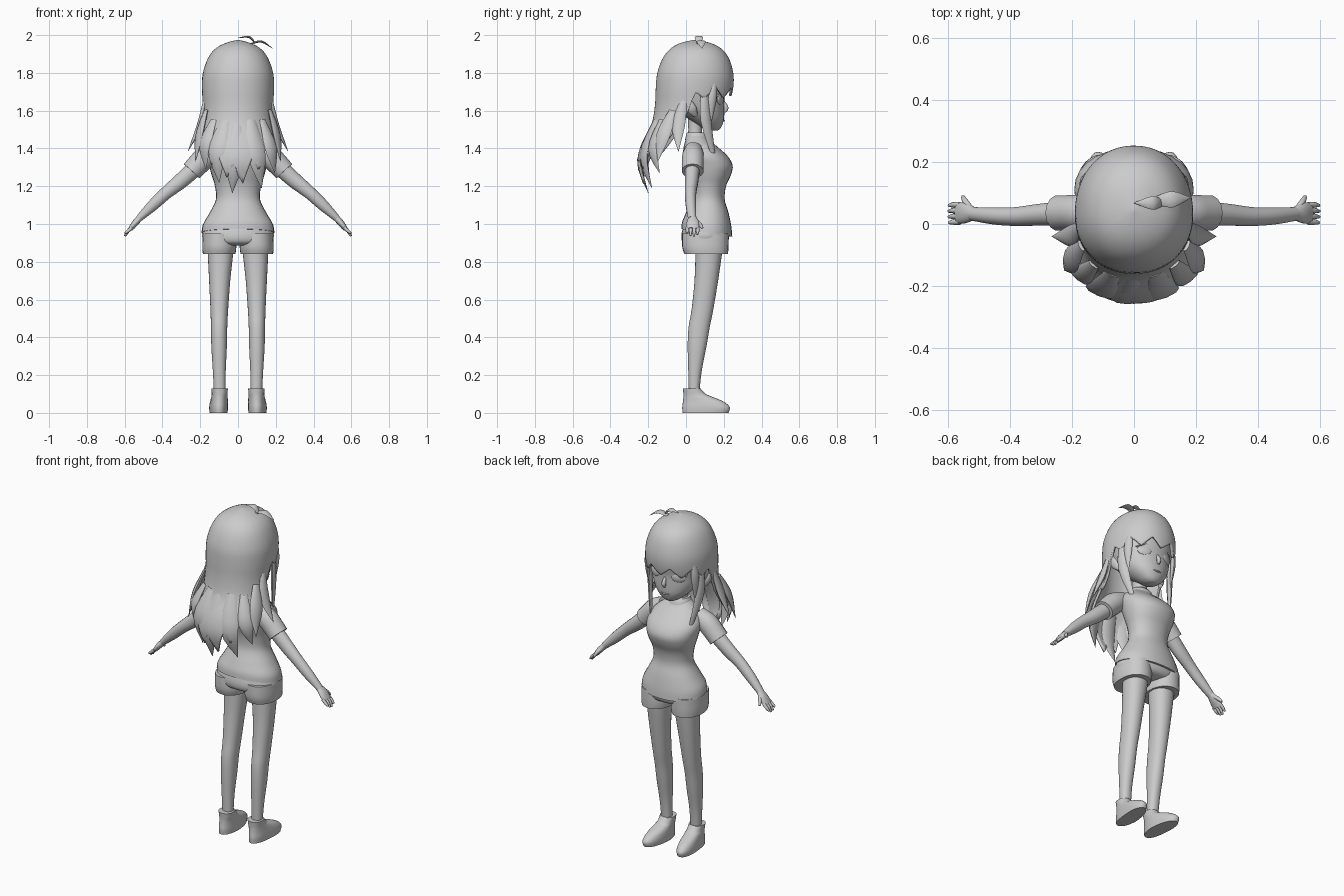
import bpy, bmesh, math
from mathutils import Vector

grey = bpy.data.materials.new("light grey")
grey.diffuse_color = (0.6, 0.6, 0.6, 1)


def dense(rows, k=4):
    """Smoothly resample rows of numbers with a Catmull-Rom curve."""
    out = []
    for i in range(len(rows) - 1):
        p = [rows[max(0, min(len(rows) - 1, i + j))] for j in (-1, 0, 1, 2)]
        for s in range(k):
            t = s / k
            out.append([0.5 * (2 * b + (c - a) * t + (2 * a - 5 * b + 4 * c - d) * t * t
                               + (3 * b - a - 3 * c + d) * t ** 3) for a, b, c, d in zip(*p)])
    return out + [list(rows[-1])]


def loft(name, rings, mirror=False, cap=True, angle=50):
    """Skin closed rings of points into one object."""
    bm = bmesh.new()
    vs = [[bm.verts.new(p) for p in r] for r in rings]
    n = len(vs[0])
    for a, b in zip(vs, vs[1:]):
        for i in range(n):
            bm.faces.new((a[i], a[(i + 1) % n], b[(i + 1) % n], b[i]))
    if cap:
        bm.faces.new(vs[0])
        bm.faces.new(vs[-1])
    bmesh.ops.remove_doubles(bm, verts=bm.verts, dist=0.0002)
    bmesh.ops.recalc_face_normals(bm, faces=bm.faces)
    me = bpy.data.meshes.new(name)
    bm.to_mesh(me)
    bm.free()
    me.materials.append(grey)
    ob = bpy.data.objects.new(name, me)
    bpy.context.collection.objects.link(ob)
    bpy.ops.object.select_all(action='DESELECT')
    ob.select_set(True)
    bpy.context.view_layer.objects.active = ob
    bpy.ops.object.shade_smooth_by_angle(angle=math.radians(angle))
    if mirror:
        ob.modifiers.new("mirror", 'MIRROR').use_mirror_merge = False
    return ob


def power(v, e):
    return math.copysign(abs(v) ** e, v)


def body(name, rows, mirror=False, n=28, e=0.92, splay=0):
    """Stack of rounded rings: z, half width, back y, front y, centre x, tilt."""
    rings = []
    for z, rx, yb, yf, cx, tilt in dense([tuple(r) + (0,) * (6 - len(r)) for r in rows]):
        ring = []
        for i in range(n):
            a = 2 * math.pi * i / n
            y = (yb + yf) / 2 + (yf - yb) / 2 * power(math.sin(a), e)
            x = cx + rx * power(math.cos(a), e) + splay * max(0, y - 0.08)
            ring.append((x, y, z - tilt * (y - 0.1)))
        rings.append(ring)
    return loft(name, rings, mirror)


def tube(name, rows, ref=(0, 1, 0), mirror=False, n=14, k=4):
    """Tube along x, y, z with half width (across ref) and half depth (along ref)."""
    rows = dense(rows, k)
    pts = [Vector(r[:3]) for r in rows]
    rings = []
    for i, r in enumerate(rows):
        tan = (pts[min(i + 1, len(pts) - 1)] - pts[max(i - 1, 0)]).normalized()
        side = tan.cross(Vector(ref)).normalized()
        out = side.cross(tan)
        rings.append([pts[i] + side * r[3] * math.cos(a) + out * r[4] * math.sin(a)
                      for a in (2 * math.pi * j / n for j in range(n))])
    return loft(name, rings, mirror)


def lock(name, a, b, c, w, ref, mirror=False, d=0.014):
    """Pointed hair strand through three points."""
    tube(name, [(*a, w * 0.5, d * 0.6), (*b, w, d), (*c, 0.001, 0.001)], ref, mirror, n=8)


# Shirt, collar and sleeves
body("shirt", [(0.955, .193, -.025, .245, 0, .15), (1.0, .185, -.02, .24, 0, .1),
               (1.06, .15, 0, .225), (1.13, .117, .03, .205), (1.2, .122, .03, .212),
               (1.26, .14, .015, .238), (1.31, .152, 0, .247), (1.36, .158, -.015, .22),
               (1.41, .135, -.012, .165), (1.45, .085, 0, .12), (1.475, .052, .01, .1)])
body("collar", [(1.445, .07, -.005, .122), (1.47, .062, 0, .112), (1.485, .055, .005, .1)])
tube("sleeve", [(.11, .04, 1.39, .05, .05), (.17, .037, 1.355, .06, .058),
                (.215, .036, 1.312, .058, .058), (.245, .035, 1.28, .056, .058)], mirror=True)

# Arms, palms and fingers
tube("arm", [(.2, .035, 1.32, .045, .042), (.3, .03, 1.23, .041, .036), (.38, .024, 1.165, .034, .031),
             (.45, .026, 1.1, .03, .028), (.525, .033, 1.028, .018, .022)], mirror=True)
tube("palm", [(.515, .033, 1.037, .017, .02), (.545, .036, 1.005, .017, .034),
              (.57, .034, .973, .012, .034)], mirror=True)
for i, tip in enumerate((.945, .935, .938, .952)):
    y = .062 - i * .0185
    tube("finger", [(.562, y, .982, .009, .009), (.583, y, .962, .009, .009),
                    (.598, y - .002, tip, .005, .005)], mirror=True, n=8)
tube("thumb", [(.528, .05, 1.02, .011, .011), (.545, .073, .998, .011, .01),
               (.553, .088, .978, .006, .006)], ref=(1, 0, 0), mirror=True, n=8)

# Shorts
body("shorts_hips", [(.885, .1, .03, .17), (.9, .17, -.015, .215), (.94, .19, -.025, .23),
                     (1.0, .172, -.01, .22)])
body("shorts_leg", [(.84, .086, -.008, .222, .1), (.88, .09, -.02, .225, .099),
                    (.95, .085, -.02, .225, .1)], True)

# Legs and shoes
body("leg", [(.9, .07, .05, .195, .094), (.84, .067, .05, .19, .093), (.7, .056, .045, .17, .097),
             (.55, .047, .03, .145, .099), (.45, .043, .013, .125, .1), (.35, .041, .009, .108, .1),
             (.22, .034, .012, .083, .099), (.1, .03, .015, .07, .097)], True)
body("shoe", [(0, .046, -.018, .225, .1), (.03, .048, -.02, .232, .1), (.06, .046, -.016, .198, .099),
              (.085, .043, -.014, .14, .098), (.1, .042, -.014, .105, .097),
              (.128, .043, -.016, .078, .097)], True, splay=.1)

# Neck and head
body("neck", [(1.44, .045, .01, .09), (1.5, .04, .012, .085), (1.57, .045, .01, .1)])
body("head", [(1.495, .025, .12, .168), (1.51, .055, .08, .185), (1.55, .1, .02, .2),
              (1.6, .135, -.04, .203), (1.66, .155, -.08, .203), (1.72, .165, -.1, .213),
              (1.8, .16, -.11, .213), (1.9, .11, -.05, .17)])
tube("nose", [(0, .198, 1.65, .006, .006), (0, .212, 1.615, .012, .013),
              (0, .205, 1.592, .008, .006)], n=8)
tube("mouth", [(-.025, .196, 1.55, .002, .004), (0, .2, 1.547, .004, .006),
               (.025, .196, 1.55, .002, .004)], n=8)
tube("ear", [(.145, .05, 1.575, .014, .012), (.168, .03, 1.61, .026, .012),
             (.172, .015, 1.655, .012, .008)], ref=(1, 0, 0), mirror=True, n=10)

# Eyes with upper lash lines
eye = []
for i in range(1, 10):
    v = math.pi * i / 10
    eye.append([(.078 + .038 * math.sin(v) * math.cos(a),
                 .181 - .38 * .038 * math.sin(v) * math.cos(a) + .012 * math.sin(v) * math.sin(a),
                 1.66 + .03 * math.cos(v)) for a in (2 * math.pi * j / 20 for j in range(20))])
loft("eye", eye, True)
tube("lash", [(.038, .196, 1.68, .003, .006), (.075, .188, 1.695, .006, .008),
              (.122, .162, 1.675, .003, .006)], mirror=True, n=8)

# Hair sheet: z, half width, centre y, back y, front y
profile = dense([(1.975, 0, .045, .045, .045), (1.96, .06, .045, -.025, .125),
                 (1.93, .118, .045, -.08, .185), (1.88, .158, .04, -.122, .226),
                 (1.8, .186, .035, -.152, .25), (1.72, .191, .03, -.16, .25),
                 (1.62, .186, .02, -.165, .225), (1.52, .188, -.005, -.185, .2),
                 (1.42, .2, -.05, -.238, .15), (1.32, .192, -.1, -.258, .1),
                 (1.22, .165, -.14, -.23, 0), (1.1, .13, -.17, -.2, 0)])


def hair_at(z):
    for a, b in zip(profile, profile[1:]):
        if z >= b[0]:
            t = (a[0] - z) / (a[0] - b[0])
            return [p + (q - p) * t for p, q in zip(a, b)]
    return profile[-1]


def hair_bottom(a):
    """Jagged lower edge: short fringe in front, long strands behind."""
    phi = abs((a - math.pi / 2 + math.pi) % (2 * math.pi) - math.pi) / math.pi
    s = max(0, min(1, (phi - .46) / .1))
    s = s * s * (3 - 2 * s)
    fringe = 1.675 - .03 * phi + .055 * abs((a * 1.6) % 1 * 2 - 1)
    back = 1.42 - .23 * max(0, phi - .5) / .5 + .11 * abs((a * 2.1 + .3) % 1 * 2 - 1)
    return fringe + (back - fringe) * s


rings, N, M = [], 128, 36
for r in range(M + 1):
    ring = []
    for i in range(N):
        a = 2 * math.pi * i / N
        z = 1.975 - (1.975 - hair_bottom(a)) * (r / M) ** 1.6
        _, rx, cy, yb, yf = hair_at(z)
        s = math.sin(a)
        ring.append((rx * power(math.cos(a), .95), cy + (yf - cy if s > 0 else cy - yb) * power(s, .95), z))
    rings.append(ring)
hair = loft("hair", rings, cap=False)
solid = hair.modifiers.new("thickness", 'SOLIDIFY')
solid.thickness, solid.offset = .014, -1

# Long front strands beside the face
lock("front_strand", (.165, .1, 1.75), (.165, .105, 1.55), (.115, .165, 1.285), .03, (1, .4, 0), True)
lock("temple_strand", (.155, .15, 1.75), (.16, .14, 1.66), (.15, .13, 1.52), .025, (1, .5, 0), True)

# Flaring strands at the sides and back
lock("side_strand", (.175, -.01, 1.66), (.205, -.04, 1.52), (.265, -.04, 1.385), .035, (1, -.2, 0), True)
lock("side_strand", (.17, -.07, 1.6), (.205, -.12, 1.47), (.225, -.15, 1.33), .04, (1, -.5, 0), True)
lock("back_strand", (0, -.165, 1.55), (-.02, -.245, 1.34), (-.03, -.2, 1.165), .05, (0, -1, 0))
lock("back_strand", (.07, -.16, 1.55), (.1, -.225, 1.36), (.125, -.18, 1.19), .05, (.4, -1, 0))
lock("back_strand", (-.07, -.16, 1.55), (-.11, -.22, 1.38), (-.1, -.19, 1.22), .05, (-.4, -1, 0))
lock("back_strand", (.13, -.13, 1.55), (.175, -.175, 1.4), (.195, -.14, 1.27), .04, (.8, -1, 0))
lock("back_strand", (-.13, -.13, 1.55), (-.175, -.17, 1.42), (-.17, -.15, 1.29), .04, (-.8, -1, 0))

# Two small tufts on the crown
lock("crown_tuft", (.09, .068, 1.955), (.06, .068, 1.99), (0, .068, 1.985), .022, (0, 0, 1), d=.006)
lock("crown_tuft", (.07, .075, 1.955), (.125, .08, 1.966), (.182, .085, 1.93), .026, (0, 0, 1), d=.006)
